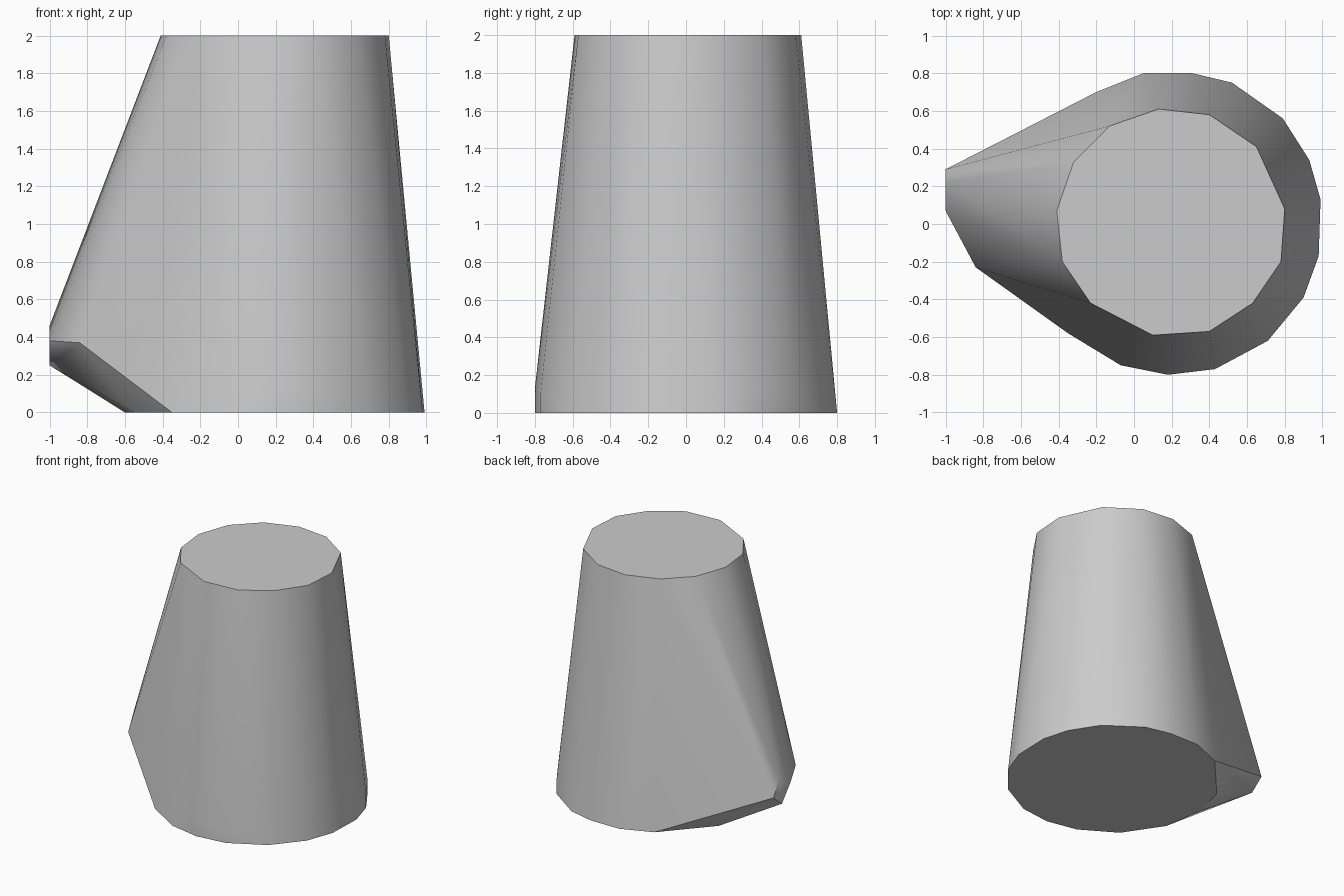
import bpy, bmesh, math

cube = bpy.data.objects.get("Cube")
if cube:
    bpy.data.objects.remove(cube, do_unlink=True)

grey = bpy.data.materials.new("plain grey")
grey.use_nodes = True
colour = (0.6, 0.6, 0.6, 1)
grey.diffuse_color = colour
grey.node_tree.nodes["Principled BSDF"].inputs["Base Color"].default_value = colour

# Flat top rim
top_rim = [(.13, .61), (.4, .58), (.65, .41), (.8, .08), (.78, -.2), (.63, -.42),
           (.4, -.57), (.1, -.59), (-.23, -.42), (-.38, -.2), (-.41, .07),
           (-.32, .33), (-.13, .52)]
# Wider base rim
base_rim = [(.05, .8), (.31, .8), (.52, .75), (.79, .56), (.93, .34), (.99, .13),
            (.98, -.17), (.9, -.39), (.71, -.62), (.43, -.77), (.18, -.8),
            (-.07, -.75), (-.35, -.58), (-.55, -.28), (-.6, .05), (-.53, .33),
            (-.2, .7)]
# Blunt spout tip
spout = [(-1, .29, .34), (-1, .22, .46), (-1, .18, .25), (-1, .07, .38),
         (-.84, -.23, .37)]
# Slight upright lip above the base
lip = [(.18, -.8, .13), (.43, -.77, .1), (.93, .34, .1), (.79, .56, .1)]

points = [(x, y, 2) for x, y in top_rim] + [(x, y, 0) for x, y in base_rim] + spout + lip

# Wrap one convex skin around the rims and the spout
bm = bmesh.new()
for p in points:
    bm.verts.new(p)
hull = bmesh.ops.convex_hull(bm, input=bm.verts)
loose = [v for v in bm.verts if not v.link_faces]
bmesh.ops.delete(bm, geom=loose, context='VERTS')
bmesh.ops.dissolve_limit(bm, angle_limit=math.radians(0.5), verts=bm.verts, edges=bm.edges)
bmesh.ops.recalc_face_normals(bm, faces=bm.faces)

mesh = bpy.data.meshes.new("tapered_body")
bm.to_mesh(mesh)
bm.free()
body = bpy.data.objects.new("tapered_body", mesh)
bpy.context.collection.objects.link(body)
mesh.materials.append(grey)

bpy.ops.object.select_all(action='DESELECT')
body.select_set(True)
bpy.context.view_layer.objects.active = body
bpy.ops.object.shade_smooth_by_angle(angle=math.radians(30))
